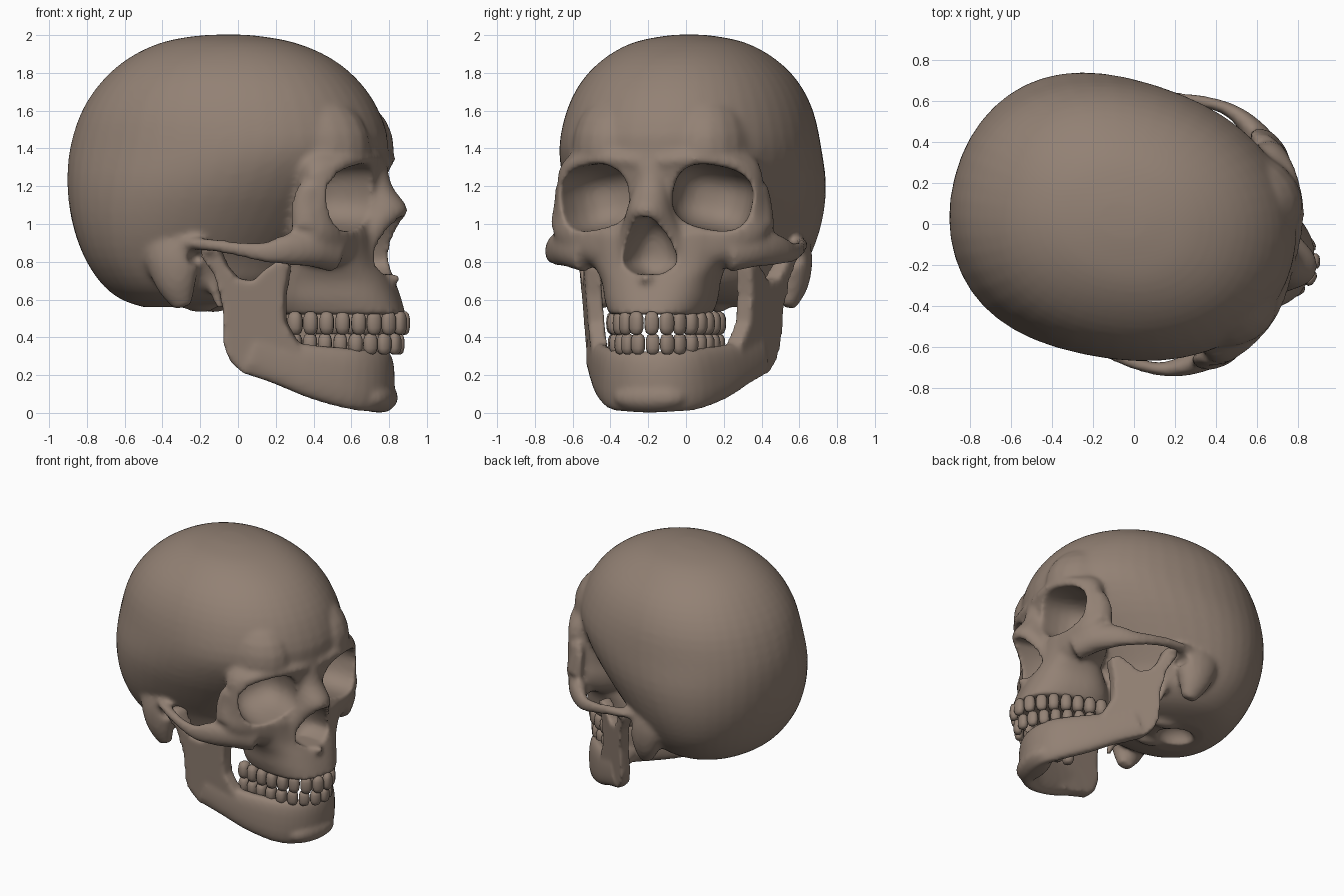
import bpy, bmesh, math
from mathutils import Vector, Matrix

if "Cube" in bpy.data.objects:
    bpy.data.objects.remove(bpy.data.objects["Cube"])

bone = bpy.data.materials.new("brown bone")
bone.diffuse_color = (0.29, 0.22, 0.175, 1)
bone.use_nodes = True
bone.node_tree.nodes["Principled BSDF"].inputs["Base Color"].default_value = bone.diffuse_color

# Parts are modelled facing +x, then the whole head is turned a little towards -y
PLACE = Matrix.Translation((0.01, 0, 0)) @ Matrix.Rotation(math.radians(-14.5), 4, 'Z')


def spow(v, e):
    return math.copysign(abs(v) ** e, v)


def smooth_rows(rows, sub=3):
    """Catmull-Rom refinement of a list of tuples."""
    out = []
    for i in range(len(rows) - 1):
        p0, p1 = rows[max(i - 1, 0)], rows[i]
        p2, p3 = rows[i + 1], rows[min(i + 2, len(rows) - 1)]
        for j in range(sub):
            t = j / sub
            out.append(tuple(0.5 * (2 * b + (c - a) * t + (2 * a - 5 * b + 4 * c - d) * t * t
                                    + (3 * b - a - 3 * c + d) * t ** 3)
                             for a, b, c, d in zip(p0, p1, p2, p3)))
    return out + [tuple(rows[-1])]


def skin(bm, rings):
    """Closed surface through rings of equal length."""
    vs = [[bm.verts.new(p) for p in r] for r in rings]
    n = len(vs[0])
    for a, b in zip(vs, vs[1:]):
        for i in range(n):
            bm.faces.new((a[i], a[(i + 1) % n], b[(i + 1) % n], b[i]))
    bm.faces.new(vs[0])
    bm.faces.new(vs[-1])


def stack(bm, rows, e=1.0, n=40):
    """Horizontal egg sections: (z, back, front, half width, front taper)."""
    rings = []
    for z, back, front, hw, k in smooth_rows(rows):
        ring = []
        for i in range(n):
            t = 2 * math.pi * i / n
            c, s = spow(math.cos(t), e), spow(math.sin(t), e)
            ring.append(((back + front) / 2 + (front - back) / 2 * c, hw * s * (1 - k * c), z))
        rings.append(ring)
    skin(bm, rings)


def tube(bm, rows, e=1.0, n=16):
    """Tube along points: (x, y, z, half thickness, half height)."""
    rows = smooth_rows(rows)
    rings = []
    for i, r in enumerate(rows):
        a, b = rows[max(i - 1, 0)], rows[min(i + 1, len(rows) - 1)]
        tan = (Vector(b[:3]) - Vector(a[:3])).normalized()
        ref = Vector((0, 0, 1)) if abs(tan.z) < 0.8 else Vector((1, 0, 0))
        side = tan.cross(ref).normalized()
        up = side.cross(tan)
        rings.append([Vector(r[:3]) + side * r[3] * spow(math.cos(t), e) + up * r[4] * spow(math.sin(t), e)
                      for t in (2 * math.pi * j / n for j in range(n))])
    skin(bm, rings)


def blob(bm, c, r, p=2.0, rz=0, rx=0, seg=20):
    """Ellipsoid; a larger p makes it boxier."""
    vs = bmesh.ops.create_uvsphere(bm, u_segments=seg, v_segments=seg // 2 + 2, radius=1)['verts']
    m = (Matrix.Translation(c) @ Matrix.Rotation(rz, 4, 'Z') @ Matrix.Rotation(rx, 4, 'X')
         @ Matrix.Diagonal((*r, 1)))
    for v in vs:
        v.co = m @ (v.co / sum(abs(x) ** p for x in v.co) ** (1 / p))


def finish(bm, name):
    bmesh.ops.recalc_face_normals(bm, faces=bm.faces[:])
    me = bpy.data.meshes.new(name)
    bm.to_mesh(me)
    bm.free()
    me.transform(PLACE)
    me.materials.append(bone)
    ob = bpy.data.objects.new(name, me)
    bpy.context.collection.objects.link(ob)
    return ob


def fuse(ob, cutter=None, voxel=0.016, rounds=6):
    """Melt overlapping parts together, carve the openings, soften."""
    def remesh():
        m = ob.modifiers.new("fuse", 'REMESH')
        m.mode, m.voxel_size = 'VOXEL', voxel
    remesh()
    if cutter:
        m = ob.modifiers.new("carve", 'BOOLEAN')
        m.operation, m.solver, m.object = 'DIFFERENCE', 'EXACT', cutter
        remesh()
    m = ob.modifiers.new("soften", 'SMOOTH')
    m.factor, m.iterations = 0.5, rounds
    me = bpy.data.meshes.new_from_object(ob.evaluated_get(bpy.context.evaluated_depsgraph_get()))
    ob.modifiers.clear()
    ob.data = me
    me.materials.clear()
    me.materials.append(bone)
    me.polygons.foreach_set("material_index", [0] * len(me.polygons))
    me.shade_smooth()


# Cranium
bm = bmesh.new()
stack(bm, [(0.56, -0.52, -0.15, 0.20, 0), (0.60, -0.63, 0.10, 0.36, 0.1), (0.68, -0.73, 0.28, 0.47, 0.15),
           (0.82, -0.82, 0.36, 0.55, 0.2), (1.0, -0.885, 0.52, 0.625, 0.17), (1.2, -0.915, 0.68, 0.675, 0.1),
           (1.4, -0.905, 0.79, 0.675, 0.04), (1.6, -0.84, 0.74, 0.635, 0.04), (1.76, -0.73, 0.63, 0.555, 0.04),
           (1.88, -0.59, 0.48, 0.435, 0.03), (1.96, -0.42, 0.29, 0.29, 0), (1.995, -0.24, 0.10, 0.13, 0),
           (2.003, -0.1, -0.02, 0.03, 0)], e=0.94, n=48)
# Midface, upper jaw and nose bridge
stack(bm, [(0.78, 0.36, 0.75, 0.38, 0), (0.85, 0.32, 0.755, 0.52, 0), (0.95, 0.32, 0.75, 0.585, 0),
           (1.05, 0.34, 0.74, 0.575, 0), (1.2, 0.34, 0.765, 0.56, 0), (1.3, 0.30, 0.79, 0.545, 0),
           (1.38, 0.24, 0.79, 0.48, 0), (1.45, 0.24, 0.74, 0.36, 0)])
stack(bm, [(0.52, 0.25, 0.895, 0.26, 0.08), (0.6, 0.24, 0.87, 0.29, 0.08), (0.7, 0.26, 0.83, 0.31, 0.05),
           (0.8, 0.32, 0.78, 0.36, 0), (0.95, 0.4, 0.76, 0.42, 0)], e=0.8)
stack(bm, [(0.68, 0.6, 0.83, 0.19, 0), (0.73, 0.6, 0.82, 0.21, 0), (0.85, 0.6, 0.81, 0.20, 0),
           (0.98, 0.6, 0.86, 0.16, 0), (1.08, 0.6, 0.915, 0.12, 0), (1.2, 0.6, 0.83, 0.10, 0),
           (1.33, 0.6, 0.80, 0.10, 0)])
blob(bm, (0.82, 0, 0.71), (0.06, 0.035, 0.035))
for s in (1, -1):
    # Forehead corner, brow ridge, cheekbone and cheek arch
    blob(bm, (0.44, s * 0.25, 1.40), (0.335, 0.245, 0.30))
    tube(bm, [(0.765, s * 0.05, 1.33, 0.04, 0.04), (0.74, s * 0.25, 1.345, 0.045, 0.04),
              (0.65, s * 0.44, 1.315, 0.04, 0.04), (0.54, s * 0.53, 1.23, 0.035, 0.05),
              (0.49, s * 0.56, 1.12, 0.03, 0.06), (0.50, s * 0.57, 0.98, 0.04, 0.07)])
    tube(bm, [(-0.14, s * 0.57, 0.90, 0.05, 0.035), (0.0, s * 0.63, 0.89, 0.035, 0.035),
              (0.15, s * 0.66, 0.87, 0.03, 0.04), (0.3, s * 0.655, 0.85, 0.035, 0.055),
              (0.42, s * 0.60, 0.865, 0.055, 0.085), (0.53, s * 0.50, 0.87, 0.08, 0.10),
              (0.62, s * 0.38, 0.84, 0.08, 0.10)])
    # Mastoid, styloid, wing behind the palate, neck joint
    tube(bm, [(-0.24, s * 0.52, 0.96, 0.07, 0.17), (-0.23, s * 0.535, 0.82, 0.09, 0.15),
              (-0.21, s * 0.53, 0.68, 0.08, 0.11), (-0.18, s * 0.51, 0.56, 0.04, 0.05)])
    tube(bm, [(-0.06, s * 0.42, 0.75, 0.04, 0.04), (-0.03, s * 0.41, 0.64, 0.03, 0.03),
              (0.0, s * 0.40, 0.55, 0.018, 0.018)])
    blob(bm, (0.27, s * 0.15, 0.68), (0.10, 0.04, 0.15), 2.5)
    blob(bm, (-0.18, s * 0.13, 0.58), (0.10, 0.05, 0.05))
skull = finish(bm, "skull")

# Openings: eye sockets, nose, ears, spinal hole
bm = bmesh.new()
for s in (1, -1):
    blob(bm, (0.69, s * 0.325, 1.14), (0.31, 0.212, 0.17), 2.7, rz=s * 0.28, rx=-s * 0.2, seg=28)
    blob(bm, (-0.10, s * 0.62, 0.82), (0.04, 0.14, 0.045))
stack(bm, [(0.735, 0.62, 1.1, 0.07, 0), (0.79, 0.58, 1.1, 0.145, 0), (0.88, 0.58, 1.1, 0.13, 0),
           (0.97, 0.62, 1.1, 0.085, 0), (1.04, 0.72, 1.1, 0.03, 0)], e=0.75)
blob(bm, (-0.32, 0, 0.56), (0.13, 0.10, 0.10))
cutter = finish(bm, "opening_cutter")
cutter.hide_render = True
fuse(skull, cutter)
bpy.data.objects.remove(cutter)

# Lower jaw: U-shaped body, chin, and a flat branch on each side
bm = bmesh.new()
half = [(0.78, 0.0, 0.165, 0.055, 0.165), (0.755, 0.12, 0.168, 0.055, 0.165), (0.67, 0.225, 0.18, 0.055, 0.163),
        (0.50, 0.32, 0.215, 0.055, 0.145), (0.33, 0.395, 0.265, 0.05, 0.12), (0.18, 0.455, 0.32, 0.045, 0.11)]
tube(bm, [(x, -y, z, a, b) for x, y, z, a, b in half[:0:-1]] + half, e=0.8, n=20)
blob(bm, (0.75, 0, 0.08), (0.10, 0.20, 0.078), 2.2)
outline = [(0.045, 0.36), (0.045, 0.55), (0.01, 0.72), (-0.06, 0.83), (-0.04, 0.885), (0.03, 0.87), (0.065, 0.78),
           (0.12, 0.71), (0.2, 0.70), (0.26, 0.76), (0.33, 0.81), (0.385, 0.78), (0.355, 0.62), (0.355, 0.48),
           (0.42, 0.36), (0.42, 0.14), (0.30, 0.155), (0.14, 0.21), (0.075, 0.27)]
for s in (1, -1):
    skin(bm, [[(f, s * (0.52 - 0.34 * f + 0.08 * (z - 0.5) + d), z) for f, z in outline]
              for d in (-0.045, 0.045)])
    blob(bm, (-0.02, s * 0.54, 0.86), (0.05, 0.09, 0.04))
fuse(finish(bm, "lower_jaw"), voxel=0.015, rounds=8)


# Teeth: eight per side and row, evenly spaced along the dental arch
def arch_points(a, b, count):
    pts = [Vector((0.33 + a * math.cos(t), b * math.sin(t))) for t in (i * math.pi / 800 for i in range(401))]
    lens = [0]
    for p, q in zip(pts, pts[1:]):
        lens.append(lens[-1] + (q - p).length)
    step = lens[-1] / count
    for i in range(count):
        j = next(j for j, d in enumerate(lens) if d >= (i + 0.5) * step)
        t = pts[min(j + 1, 400)] - pts[j - 1]
        yield i, pts[j], math.atan2(t.y, t.x), step


bm = bmesh.new()
for a, b, zc, h in ((0.565, 0.27, 0.475, 0.062), (0.535, 0.265, 0.365, 0.056)):
    for i, p, ang, step in arch_points(a, b, 8):
        depth = 0.03 if i < 3 else 0.043
        for s in (1, -1):
            blob(bm, (p.x, s * p.y, zc), (step * 0.46, depth, h), 3.0, rz=s * ang, seg=12)
teeth = finish(bm, "teeth")
teeth.data.shade_smooth()
